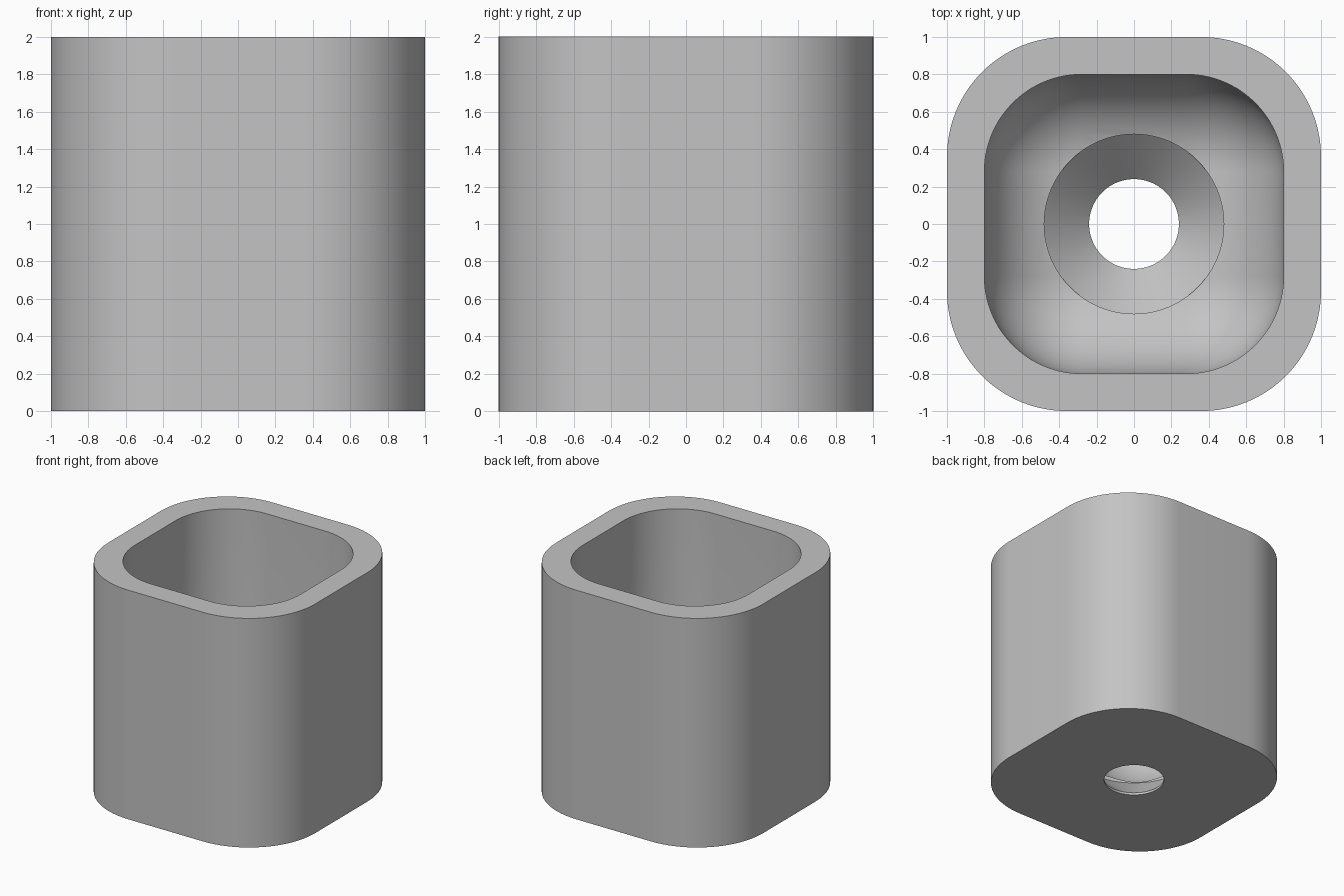
import bpy, bmesh, math

cube = bpy.data.objects.get("Cube")
if cube:
    bpy.data.objects.remove(cube, do_unlink=True)

grey = bpy.data.materials.new("plain_grey")
grey.use_nodes = True
colour = (0.55, 0.55, 0.55, 1)
grey.diffuse_color = colour
grey.node_tree.nodes["Principled BSDF"].inputs["Base Color"].default_value = colour


def rounded_square(flat, radius, z, steps=20):
    """Ring with straight half-length flat and the given corner radius."""
    ring = []
    for corner in range(4):
        mid = math.radians(45 + 90 * corner)
        cx = math.copysign(flat, math.cos(mid))
        cy = math.copysign(flat, math.sin(mid))
        for i in range(steps + 1):
            a = math.radians(90 * (corner + i / steps))
            ring.append((cx + radius * math.cos(a), cy + radius * math.sin(a), z))
    return ring


def circle(radius, z, steps=96):
    return [(radius * math.cos(math.tau * i / steps),
             radius * math.sin(math.tau * i / steps), z) for i in range(steps)]


def loft(name, rings):
    """Closed solid through a stack of equal rings."""
    bm = bmesh.new()
    loops = [[bm.verts.new(p) for p in ring] for ring in rings]
    n = len(loops[0])
    for low, high in zip(loops, loops[1:]):
        for i in range(n):
            j = (i + 1) % n
            bm.faces.new((low[i], low[j], high[j], high[i]))
    bm.faces.new(loops[0][::-1])
    bm.faces.new(loops[-1])
    bmesh.ops.remove_doubles(bm, verts=bm.verts, dist=1e-5)
    bmesh.ops.recalc_face_normals(bm, faces=bm.faces)
    mesh = bpy.data.meshes.new(name)
    bm.to_mesh(mesh)
    bm.free()
    mesh.materials.append(grey)
    obj = bpy.data.objects.new(name, mesh)
    bpy.context.collection.objects.link(obj)
    return obj


def cut(body, cutter):
    cutter.hide_render = True
    mod = body.modifiers.new("cut", "BOOLEAN")
    mod.operation = "DIFFERENCE"
    mod.solver = "EXACT"
    mod.object = cutter
    bpy.context.view_layer.objects.active = body
    bpy.ops.object.modifier_apply(modifier=mod.name)
    bpy.data.objects.remove(cutter, do_unlink=True)


FLOOR, FLAT, FILLET = 0.25, 0.28, 0.52

# Outer body
body = loft("cup_body", [rounded_square(0.36, 0.64, z) for z in (0, 2)])

# Cavity with a round fillet between walls and floor
rings = []
for i in range(17):
    t = math.radians(90 * i / 16)
    rings.append(rounded_square(FLAT, FILLET * math.sin(t),
                                FLOOR + FILLET * (1 - math.cos(t))))
rings.append(rounded_square(FLAT, FILLET, 2.2))
cut(body, loft("cavity_cutter", rings))

# Countersunk hole through the floor
profile = [(0.24, -0.1), (0.24, 0.02), (0.48, FLOOR), (0.48, 0.7)]
cut(body, loft("countersink_cutter", [circle(r, z) for r, z in profile]))

# Smooth curved walls, sharp rims
bpy.ops.object.select_all(action="DESELECT")
body.select_set(True)
bpy.context.view_layer.objects.active = body
bpy.ops.object.shade_smooth_by_angle(angle=math.radians(25))
